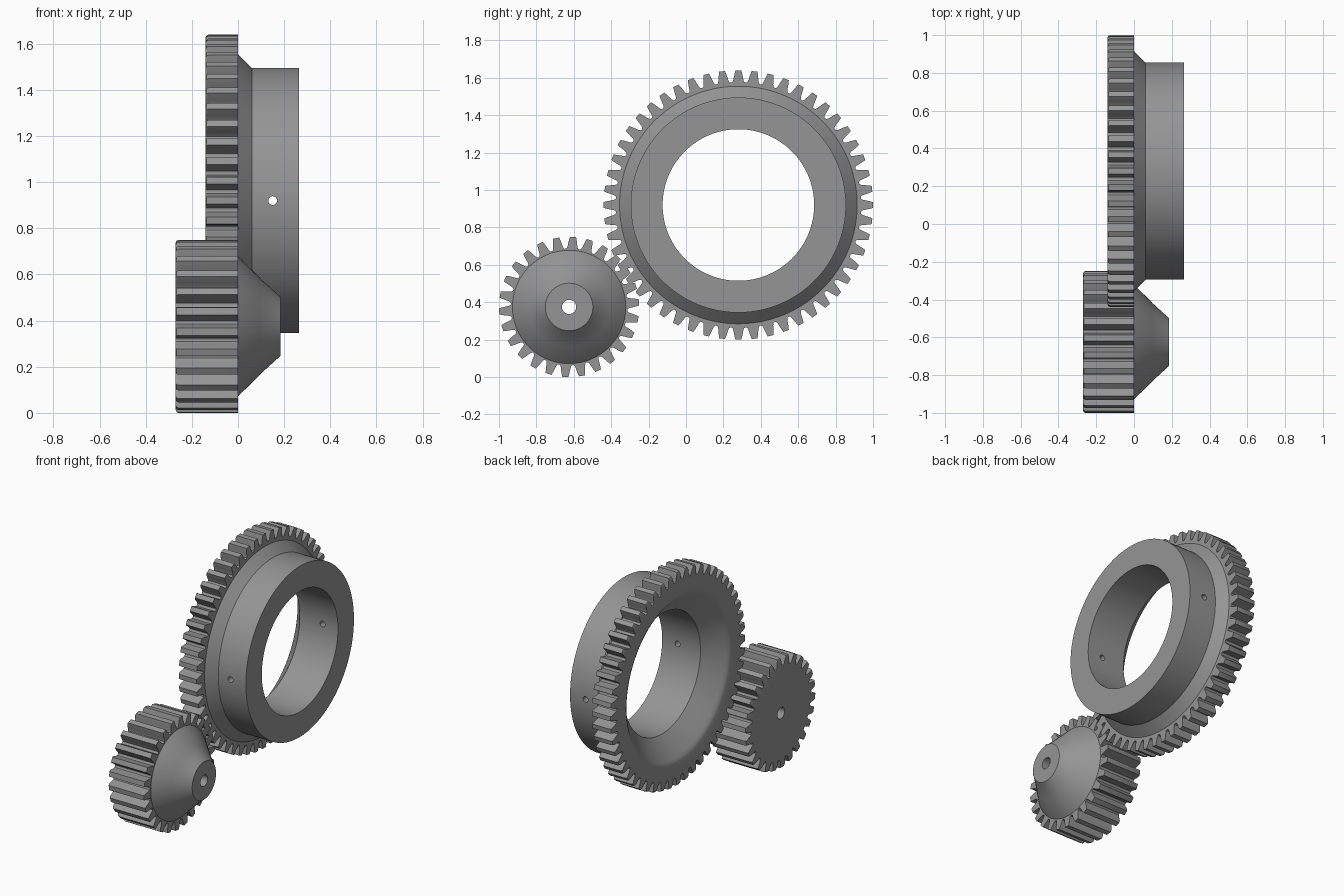
import bpy, bmesh, math

if "Cube" in bpy.data.objects:
    bpy.data.objects.remove(bpy.data.objects["Cube"])

steel = bpy.data.materials.new("steel_grey")
steel.diffuse_color = (0.30, 0.30, 0.30, 1)
steel.use_nodes = True
steel.node_tree.nodes["Principled BSDF"].inputs["Base Color"].default_value = steel.diffuse_color

# Half of one tooth: (fraction of pitch, height from root 0 to tip 1)
HALF_TOOTH = [(0.46, 0.0), (0.39, 0.05), (0.335, 0.2), (0.29, 0.45), (0.24, 0.72), (0.18, 1.0)]
TOOTH = [(-f, h) for f, h in HALF_TOOTH] + [(f, h) for f, h in reversed(HALF_TOOTH)]


def make_gear(name, teeth, root, tip, phase, y, z, tooth_rings, body_rings):
    """Toothed outline rings (x, radius limit) joined to plain turned rings (x, radius)."""
    pitch = 2 * math.pi / teeth
    outline = [(phase + (i + f) * pitch, root + h * (tip - root))
               for i in range(teeth) for f, h in TOOTH]
    bm = bmesh.new()
    rings = []
    for x, limit in tooth_rings:
        rings.append([bm.verts.new((x, min(r, limit) * math.cos(a), min(r, limit) * math.sin(a)))
                      for a, r in outline])
    for x, radius in body_rings:
        rings.append([bm.verts.new((x, radius * math.cos(a), radius * math.sin(a)))
                      for a, _ in outline])
    n = len(outline)
    for k, ring in enumerate(rings):
        nxt = rings[(k + 1) % len(rings)]
        for i in range(n):
            j = (i + 1) % n
            bm.faces.new((ring[i], ring[j], nxt[j], nxt[i]))
    bmesh.ops.recalc_face_normals(bm, faces=bm.faces[:])
    mesh = bpy.data.meshes.new(name)
    bm.to_mesh(mesh)
    bm.free()
    mesh.materials.append(steel)
    obj = bpy.data.objects.new(name, mesh)
    bpy.context.collection.objects.link(obj)
    obj.location = (0, y, z)
    return obj


def activate(obj):
    bpy.ops.object.select_all(action='DESELECT')
    obj.select_set(True)
    bpy.context.view_layer.objects.active = obj


# Large ring gear: toothed rim, tapered shoulder, collar, bore and flared mouth
ring_gear = make_gear(
    "ring_gear", 52, 0.656, 0.72, 0.0, 0.28, 0.92,
    [(-0.14, 0.708), (-0.136, 0.716), (-0.128, 0.72), (0, 0.72)],
    [(0, 0.635), (0.06, 0.575), (0.265, 0.575), (0.265, 0.405),
     (-0.02, 0.405), (-0.122, 0.528), (-0.133, 0.544), (-0.14, 0.56)])

# Small pinion: wide toothed rim, stepped conical hub, shaft bore
pinion = make_gear(
    "pinion", 26, 0.312, 0.375, math.radians(86.8), -0.625, 0.375,
    [(-0.27, 0.363), (-0.266, 0.371), (-0.258, 0.375), (0, 0.375)],
    [(0, 0.303), (0.093, 0.213), (0.097, 0.207), (0.185, 0.127), (0.185, 0.038), (-0.27, 0.038)])

# Pin hole drilled straight across the collar
bpy.ops.mesh.primitive_cylinder_add(vertices=24, radius=0.019, depth=1.3,
                                    location=(0.15, 0.28, 0.92), rotation=(math.pi / 2, 0, 0))
drill = bpy.context.object
drill.name = "pin_hole_cutter"
drill.hide_render = True
drill.data.materials.append(steel)
activate(ring_gear)
cut = ring_gear.modifiers.new("pin_hole", 'BOOLEAN')
cut.operation = 'DIFFERENCE'
cut.solver = 'EXACT'
cut.object = drill
bpy.ops.object.modifier_apply(modifier=cut.name)
bpy.data.objects.remove(drill, do_unlink=True)

for gear in (ring_gear, pinion):
    activate(gear)
    bpy.ops.object.shade_smooth_by_angle(angle=math.radians(30))
